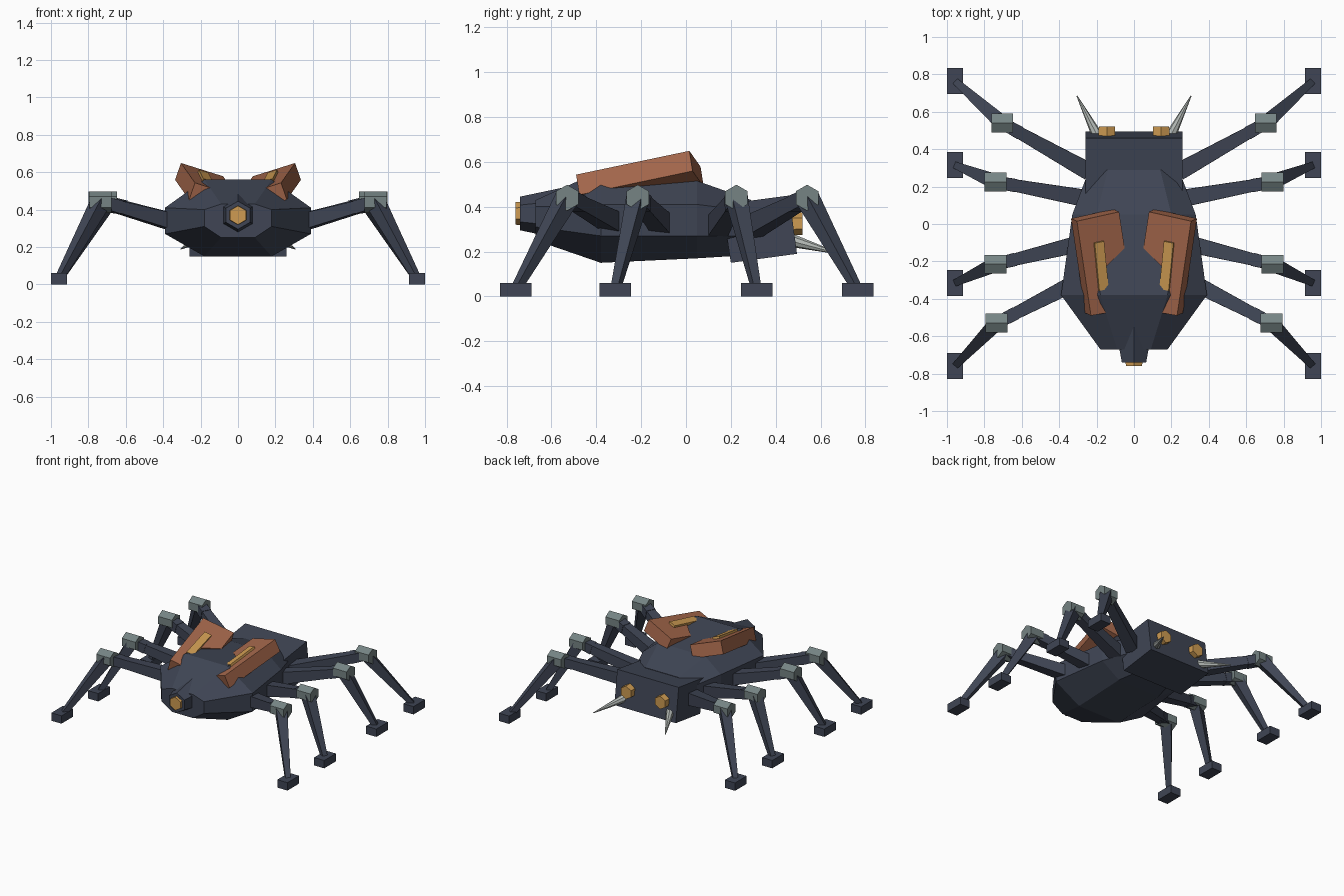
import bpy, bmesh, math
from mathutils import Vector

if "Cube" in bpy.data.objects:
    bpy.data.objects.remove(bpy.data.objects["Cube"], do_unlink=True)


def material(name, rgb):
    m = bpy.data.materials.new(name)
    m.use_nodes = True
    m.diffuse_color = (*rgb, 1)
    m.node_tree.nodes["Principled BSDF"].inputs["Base Color"].default_value = (*rgb, 1)
    return m


DARK = material("dark slate", (0.05, 0.06, 0.09))
RUST = material("rust", (0.37, 0.135, 0.07))
GOLD = material("gold", (0.62, 0.33, 0.085))
GREY = material("grey green", (0.18, 0.23, 0.23))
PALE = material("pale grey", (0.42, 0.45, 0.43))


def loft(name, rings, mat):
    """Skin a list of equal-length point rings and cap both ends."""
    bm = bmesh.new()
    loops = [[bm.verts.new(p) for p in ring] for ring in rings]
    n = len(loops[0])
    for a, b in zip(loops, loops[1:]):
        for i in range(n):
            j = (i + 1) % n
            bm.faces.new((a[i], a[j], b[j], b[i]))
    bm.faces.new(loops[0])
    bm.faces.new(loops[-1])
    bmesh.ops.recalc_face_normals(bm, faces=bm.faces)
    mesh = bpy.data.meshes.new(name)
    bm.to_mesh(mesh)
    bm.free()
    mesh.materials.append(mat)
    obj = bpy.data.objects.new(name, mesh)
    bpy.context.collection.objects.link(obj)
    return obj


def beam(name, a, b, ra, rb, sides, mat):
    """Tapered bar: four sides give a box section, six a hexagon with a point on top."""
    a, b = Vector(a), Vector(b)
    d = (b - a).normalized()
    side = d.cross(Vector((0, 0, 1))).normalized()
    up = side.cross(d)
    phase = math.pi / 4 if sides == 4 else math.pi / 2

    def ring(c, r):
        angles = [phase + math.tau * i / sides for i in range(sides)]
        return [c + side * r * math.cos(t) + up * r * math.sin(t) for t in angles]
    return loft(name, [ring(a, ra), ring(b, rb)], mat)


def box(name, c, size, mat):
    x, y, z = (s / 2 for s in size)
    corners = [(-x, -y), (x, -y), (x, y), (-x, y)]
    return loft(name, [[(c[0] + u, c[1] + v, c[2] + w) for u, v in corners]
                       for w in (-z, z)], mat)


# Main shell: octagonal sections along y
def section(y, w, top_w, low_w, top, upper, lower, bottom):
    half = [(top_w, top), (w, upper), (w, lower), (low_w, bottom)]
    return ([(x, y, z) for x, z in half] + [(-x, y, z) for x, z in reversed(half)])


loft("body_shell", [
    section(-0.67, 0.18, 0.09, 0.09, 0.43, 0.40, 0.31, 0.25),
    section(-0.38, 0.39, 0.18, 0.18, 0.56, 0.41, 0.27, 0.15),
    section(0.05, 0.33, 0.20, 0.18, 0.515, 0.41, 0.27, 0.17),
    section(0.29, 0.24, 0.14, 0.12, 0.43, 0.38, 0.27, 0.185)], DARK)

# Tilted block at the rear
profile = [(0.20, 0.15), (0.495, 0.19), (0.46, 0.45), (0.16, 0.41)]
loft("rear_block", [[(x, y, z) for y, z in profile] for x in (-0.26, 0.26)], DARK)

# Front nozzle
beam("nozzle_housing", (0, -0.55, 0.37), (0, -0.74, 0.37), 0.115, 0.075, 6, DARK)
beam("nozzle_lens", (0, -0.70, 0.37), (0, -0.76, 0.37), 0.055, 0.05, 6, GOLD)


# Back plates lie on a plane rising outward and to the rear
def on_plate(x, y, lift, s):
    z = 0.54 + 0.35 * x + 0.158 * y
    n = Vector((-0.35, -0.158, 1)) * lift
    return (s * (x + n.x), y + n.y, z + n.z)


PLATE = [(0.305, 0.015), (0.08, 0.065), (0.05, -0.13),
         (0.19, -0.27), (0.145, -0.475), (0.23, -0.49)]
STRIP = [(0.215, -0.10), (0.165, -0.09), (0.14, -0.345), (0.19, -0.355)]

# leg label: hip y, knee x, knee y, foot y
LEGS = {"rear": (0.285, 0.705, 0.54, 0.765), "mid_rear": (0.135, 0.74, 0.225, 0.315),
        "mid_front": (-0.095, 0.74, -0.215, -0.315), "front": (-0.28, 0.735, -0.53, -0.76)}

for s, label in ((1, "left"), (-1, "right")):
    loft(label + "_back_plate", [[on_plate(x, y, h, s) for x, y in PLATE]
                                 for h in (-0.09, 0)], RUST)
    loft(label + "_plate_strip", [[on_plate(x, y, h, s) for x, y in STRIP]
                                  for h in (-0.02, 0.015)], GOLD)

    # Rear lamps and spikes
    beam(label + "_rear_lamp", (s * 0.145, 0.44, 0.325), (s * 0.145, 0.52, 0.325),
         0.052, 0.05, 6, GOLD)
    beam(label + "_spike", (s * 0.195, 0.47, 0.25), (s * 0.305, 0.685, 0.19),
         0.03, 0.003, 8, PALE)

    # Legs: thigh, collar, knee, shin, foot
    for leg, (hip_y, knee_x, knee_y, foot_y) in LEGS.items():
        name = f"{label}_{leg}_"
        hip = Vector((s * 0.25, hip_y, 0.305))
        knee = Vector((s * knee_x, knee_y, 0.44))
        foot = Vector((s * 0.957, foot_y, 0.03))
        collar = hip.lerp(knee, 0.8)
        beam(name + "thigh", hip, collar, 0.066, 0.046, 4, DARK)
        beam(name + "collar", collar, knee, 0.05, 0.045, 4, DARK)
        beam(name + "knee", knee - Vector((0.058, 0, 0)), knee + Vector((0.058, 0, 0)),
             0.058, 0.058, 6, GREY)
        beam(name + "shin", knee, foot, 0.055, 0.024, 4, DARK)
        box(name + "foot", foot, (0.086, 0.14, 0.06), DARK)
